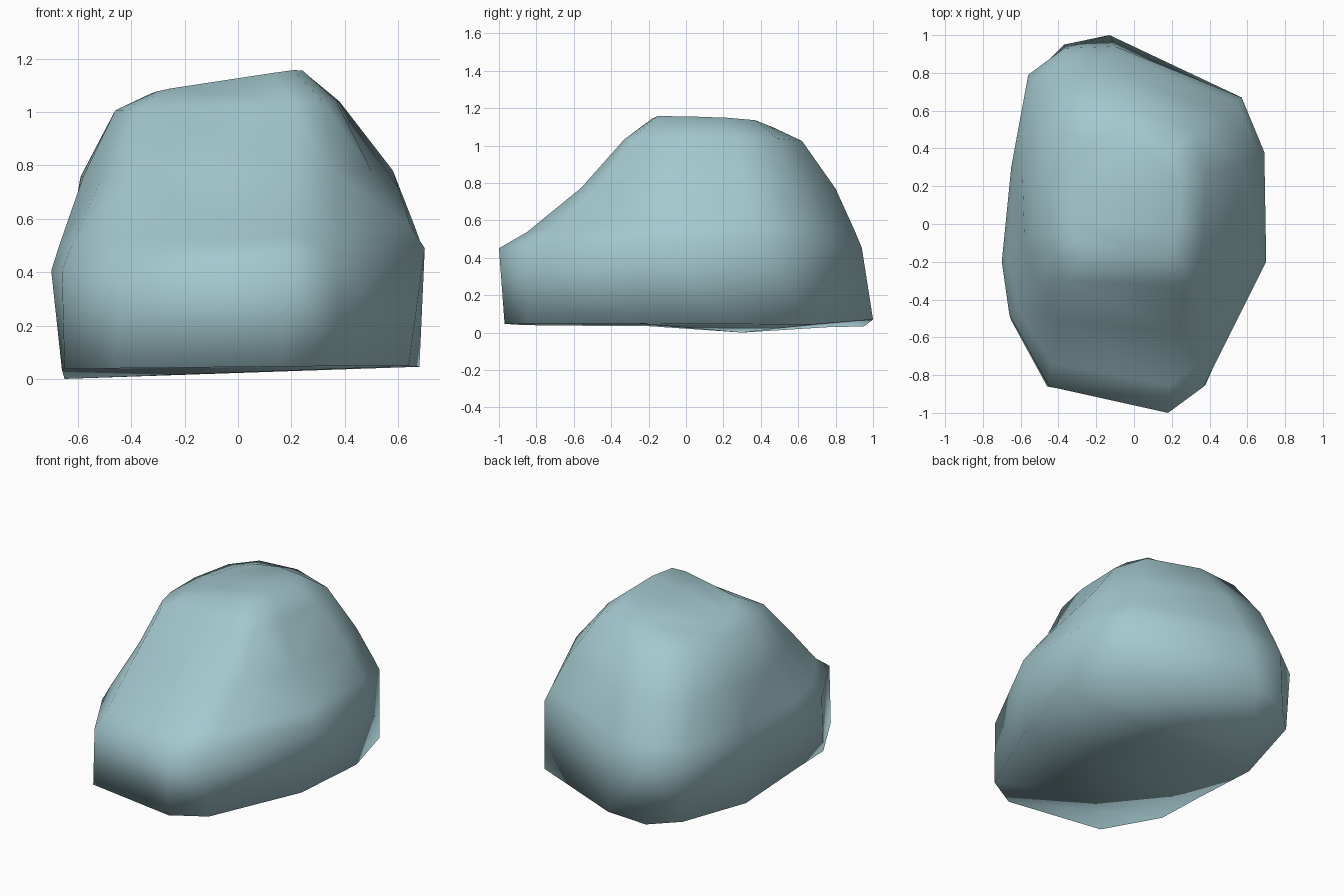
import bpy, bmesh

if "Cube" in bpy.data.objects:
    bpy.data.objects.remove(bpy.data.objects["Cube"])

# Horizontal outlines of the boulder, counter-clockwise from the front
base = [(.17, -.97), (.38, -.85), (.64, -.25), (.68, .27), (.57, .67), (-.13, 1.0),
        (-.37, .95), (-.53, .79), (-.65, .3), (-.66, -.2), (-.65, -.51), (-.46, -.86)]
belly = [(.18, -1.0), (.37, -.86), (.7, -.2), (.69, .38), (.57, .67), (-.1, .94),
         (-.37, .93), (-.56, .79), (-.65, .3), (-.7, -.2), (-.66, -.48), (-.45, -.86)]
shoulder = [(.2, -.56), (.36, -.48), (.5, -.12), (.58, .32), (.46, .58), (-.05, .8),
            (-.33, .79), (-.5, .62), (-.59, .25), (-.58, -.08), (-.51, -.3), (-.4, -.52)]
crown = [(.2, -.33), (.32, -.29), (.37, -.05), (.38, .27), (.31, .49), (0, .62),
         (-.27, .61), (-.4, .47), (-.46, .2), (-.46, -.05), (-.43, -.18), (-.36, -.3)]
top = [(-.03 + (x + .03) * .68, .13 + (y - .13) * .67) for x, y in crown]

# Brow: between belly and shoulder, front corners pulled back for the concave slope
brow = [(.75 * a[0] + .25 * b[0], .75 * a[1] + .25 * b[1] + (.04 if a[1] < -.8 else 0))
        for a, b in zip(belly, shoulder)]

# Each outline sits on a slightly tilted plane: z = height + a*x + b*y
levels = [(base, .04, .01, -.005), (belly, .45, .06, .01), (brow, .535, .05, .008),
          (shoulder, .77, .02, 0), (crown, 1.025, .04, 0), (top, 1.12, .15, -.04)]

bm = bmesh.new()
rings = [[bm.verts.new((x, y, h + a * x + b * y)) for x, y in pts]
         for pts, h, a, b in levels]
rings[0][8].co.z = 0       # lowest point, left side
rings[0][5].co.z = .07     # raised back tip

# Side walls
for lo, hi in zip(rings, rings[1:]):
    n = len(lo)
    for i in range(n):
        j = (i + 1) % n
        bm.faces.new((lo[i], lo[j], hi[j], hi[i]))

# Underside and flat top
bm.faces.new(rings[0][::-1])
bm.faces.new(rings[-1])
bmesh.ops.triangulate(bm, faces=bm.faces[:])
bmesh.ops.recalc_face_normals(bm, faces=bm.faces)
for f in bm.faces:
    f.smooth = True

mesh = bpy.data.meshes.new("boulder")
bm.to_mesh(mesh)
bm.free()
boulder = bpy.data.objects.new("boulder", mesh)
bpy.context.collection.objects.link(boulder)

# Blue-grey stone
stone = bpy.data.materials.new("stone")
stone.diffuse_color = (.37, .58, .62, 1)
stone.use_nodes = True
stone.node_tree.nodes["Principled BSDF"].inputs["Base Color"].default_value = stone.diffuse_color
mesh.materials.append(stone)
